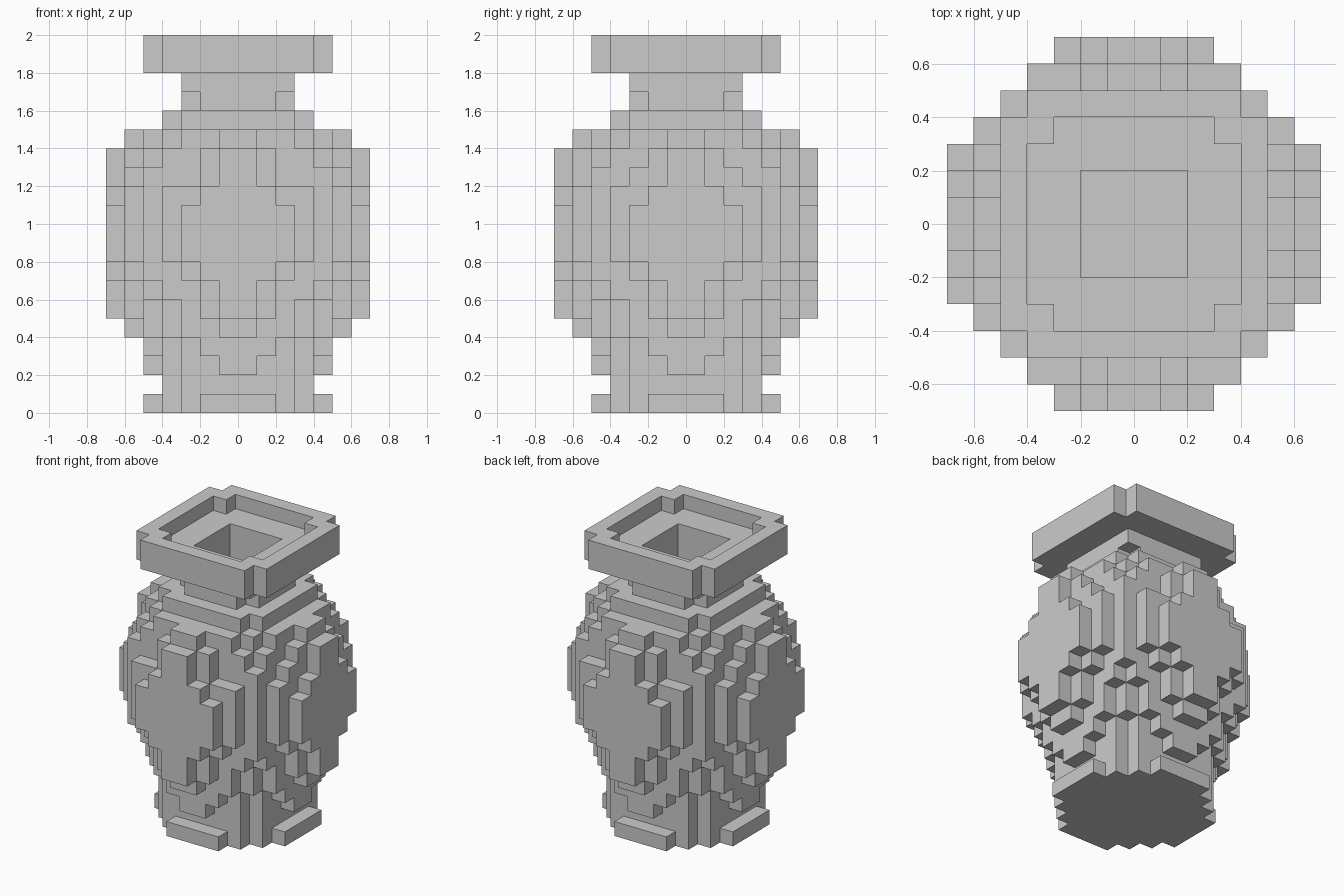
import bpy
import bmesh
from mathutils import Vector

default = bpy.data.objects.get("Cube")
if default:
    bpy.data.objects.remove(default)

CELL = 0.1

# One stepped outline per layer, bottom to top: each digit is the half depth
# of a column of blocks, counted outward from the middle
foot = ["55432", "4443"]
belly = ["54431", "55432", "655431", "7654321", "7655421", "7765532"]
belly += ["7776543"] * 3
belly += ["7766542", "7655531", "7655421", "655431"]
neck = ["4443", "332", "333"]
lip = ["55554"] * 2
layers = foot + belly + neck + lip


def layer_cells(outline, k):
    """Mirror a quarter outline into all the blocks of layer k."""
    cells = set()
    for i, depth in enumerate(outline):
        for j in range(int(depth)):
            cells |= {(x, y, k) for x in (i, -1 - i) for y in (j, -1 - j)}
    return cells


def step(cell, d):
    return tuple(a + b for a, b in zip(cell, d))


DIRECTIONS = [tuple(s if a == axis else 0 for a in range(3))
              for axis in range(3) for s in (-1, 1)]

# Solid outer form
solid = set()
for k, outline in enumerate(layers):
    solid |= layer_cells(outline, k)

# Hollow inside, one block thick, with a square mouth and a recessed lip
top = len(layers) - 1
hollow = {c for c in solid if c[2] < top - 1
          and all(step(c, d) in solid for d in DIRECTIONS)}
hollow |= layer_cells("22", top - 1) | layer_cells("4443", top)
solid -= hollow

# Skin: a square wherever a block meets open space
bm = bmesh.new()
for cell in sorted(solid):
    centre = Vector(cell) + Vector((0.5, 0.5, 0.5))
    for d in DIRECTIONS:
        if step(cell, d) in solid:
            continue
        n = Vector(d)
        u = Vector((d[1], d[2], d[0]))
        v = n.cross(u)
        corners = [n + u + v, n - u + v, n - u - v, n + u - v]
        verts = [bm.verts.new((centre + c / 2) * CELL) for c in corners]
        face = bm.faces.new(verts)
        face.normal_update()
        if face.normal.dot(n) < 0:
            face.normal_flip()

# Weld the squares and merge flat areas into clean faces
bmesh.ops.remove_doubles(bm, verts=bm.verts, dist=CELL / 100)
bmesh.ops.dissolve_limit(bm, angle_limit=0.01, verts=bm.verts, edges=bm.edges)

mesh = bpy.data.meshes.new("vase")
bm.to_mesh(mesh)
bm.free()
vase = bpy.data.objects.new("vase", mesh)
bpy.context.collection.objects.link(vase)
